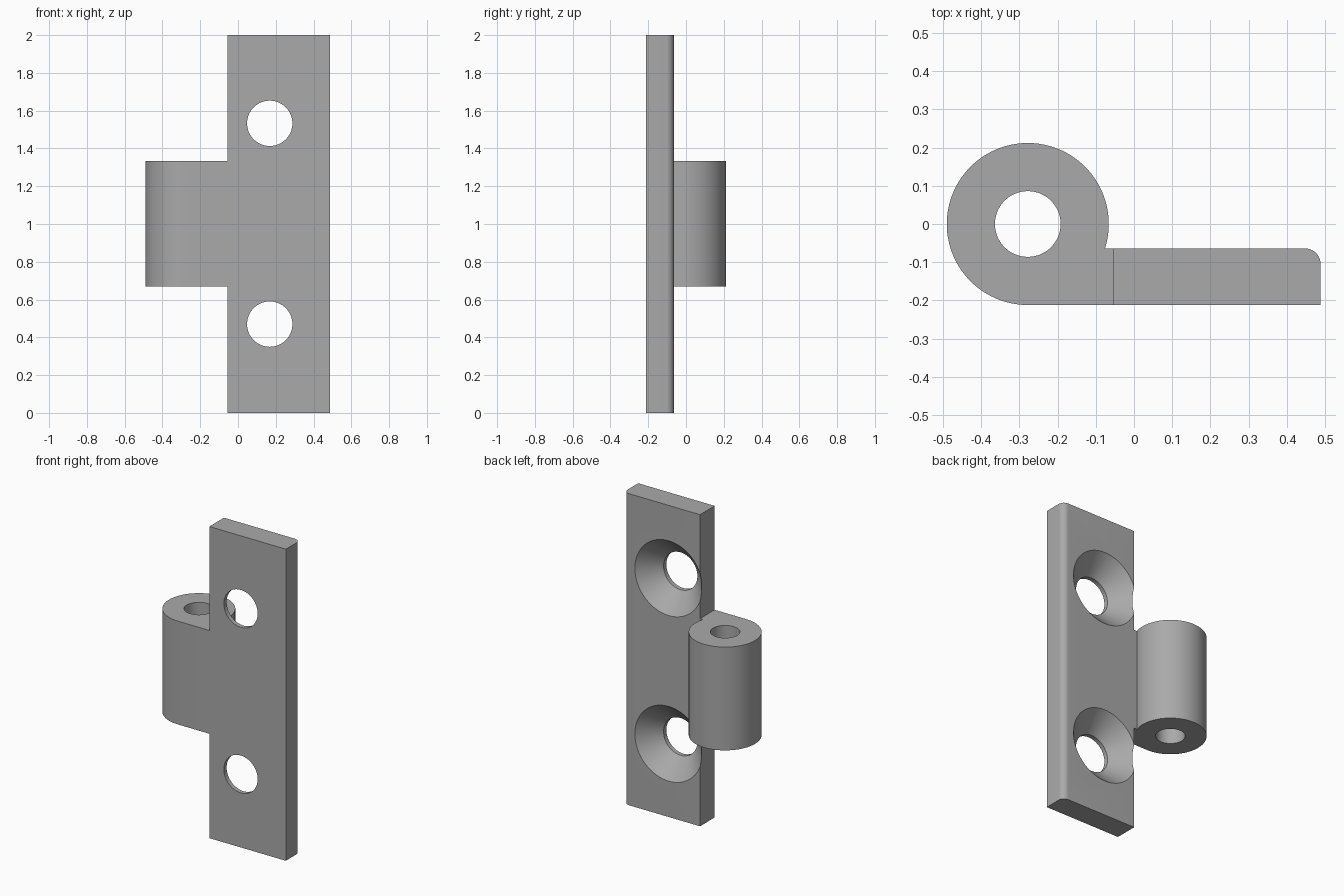
import bpy, bmesh
from math import sin, cos, pi, asin, radians

cube = bpy.data.objects.get("Cube")
if cube:
    bpy.data.objects.remove(cube, do_unlink=True)

FRONT, BACK = -0.212, -0.064          # leaf faces
LEFT, RIGHT = 0.488, -0.055           # leaf edges in x
PIN_X, BARREL_R, BORE_R = -0.278, 0.212, 0.086
HOLE_X, HOLE_R, SINK_R = 0.168, 0.12, 0.24

steel = bpy.data.materials.new("grey steel")
steel.use_nodes = True
grey = (0.4, 0.4, 0.4, 1)
steel.diffuse_color = grey
steel.node_tree.nodes["Principled BSDF"].inputs["Base Color"].default_value = grey


def arc(cx, cy, r, start, end, steps):
    angles = [start + (end - start) * i / steps for i in range(steps + 1)]
    return [(cx + r * cos(a), cy + r * sin(a)) for a in angles]


def finish(name, bm):
    bmesh.ops.recalc_face_normals(bm, faces=bm.faces[:])
    mesh = bpy.data.meshes.new(name)
    bm.to_mesh(mesh)
    bm.free()
    mesh.materials.append(steel)
    obj = bpy.data.objects.new(name, mesh)
    bpy.context.collection.objects.link(obj)
    return obj


def extrude(name, outline, z0, z1):
    bm = bmesh.new()
    face = bm.faces.new([bm.verts.new((x, y, z0)) for x, y in outline])
    new = bmesh.ops.extrude_face_region(bm, geom=[face])["geom"]
    top = [v for v in new if isinstance(v, bmesh.types.BMVert)]
    bmesh.ops.translate(bm, vec=(0, 0, z1 - z0), verts=top)
    return finish(name, bm)


def sink_cutter(name, z):
    # Straight hole widening to a 90 degree cone, turned about the y axis
    over = 0.02
    profile = [(HOLE_R, FRONT - over), (HOLE_R, BACK - SINK_R + HOLE_R),
               (SINK_R, BACK), (SINK_R + over, BACK + over)]
    bm = bmesh.new()
    rings = [[bm.verts.new((HOLE_X + px, y, z + pz))
              for px, pz in arc(0, 0, r, 0, 2 * pi, 64)[:-1]] for r, y in profile]
    for a, b in zip(rings, rings[1:]):
        for i in range(len(a)):
            j = (i + 1) % len(a)
            bm.faces.new((a[i], a[j], b[j], b[i]))
    bm.faces.new(rings[0])
    bm.faces.new(rings[-1])
    return finish(name, bm)


def boolean(target, tool, operation):
    mod = target.modifiers.new(tool.name, "BOOLEAN")
    mod.operation, mod.solver, mod.object = operation, "EXACT", tool
    bpy.context.view_layer.objects.active = target
    bpy.ops.object.modifier_apply(modifier=mod.name)
    bpy.data.objects.remove(tool, do_unlink=True)


# Leaf plate with one rounded rear edge
fillet = 0.04
leaf = extrude("hinge_leaf",
               [(RIGHT, FRONT), (LEFT, FRONT)]
               + arc(LEFT - fillet, BACK - fillet, fillet, 0, pi / 2, 10)
               + [(RIGHT, BACK)], 0, 2)

# Knuckle barrel with its tangent web running into the leaf
barrel = (arc(PIN_X, 0, BARREL_R, asin(BACK / BARREL_R), 1.5 * pi, 72)
          + [(RIGHT + 0.03, FRONT), (RIGHT + 0.03, BACK)])
boolean(leaf, extrude("knuckle", barrel, 0.67, 1.333), "UNION")

# Pin bore and countersunk screw holes
bore = arc(PIN_X, 0, BORE_R, 0, 2 * pi, 64)[:-1]
boolean(leaf, extrude("pin_bore", bore, 0.5, 1.5), "DIFFERENCE")
for z in (0.47, 1.533):
    boolean(leaf, sink_cutter("screw_hole", z), "DIFFERENCE")

# Smooth curved walls, crisp edges
bpy.ops.object.select_all(action="DESELECT")
leaf.select_set(True)
bpy.context.view_layer.objects.active = leaf
bpy.ops.object.shade_smooth_by_angle(angle=radians(25))
